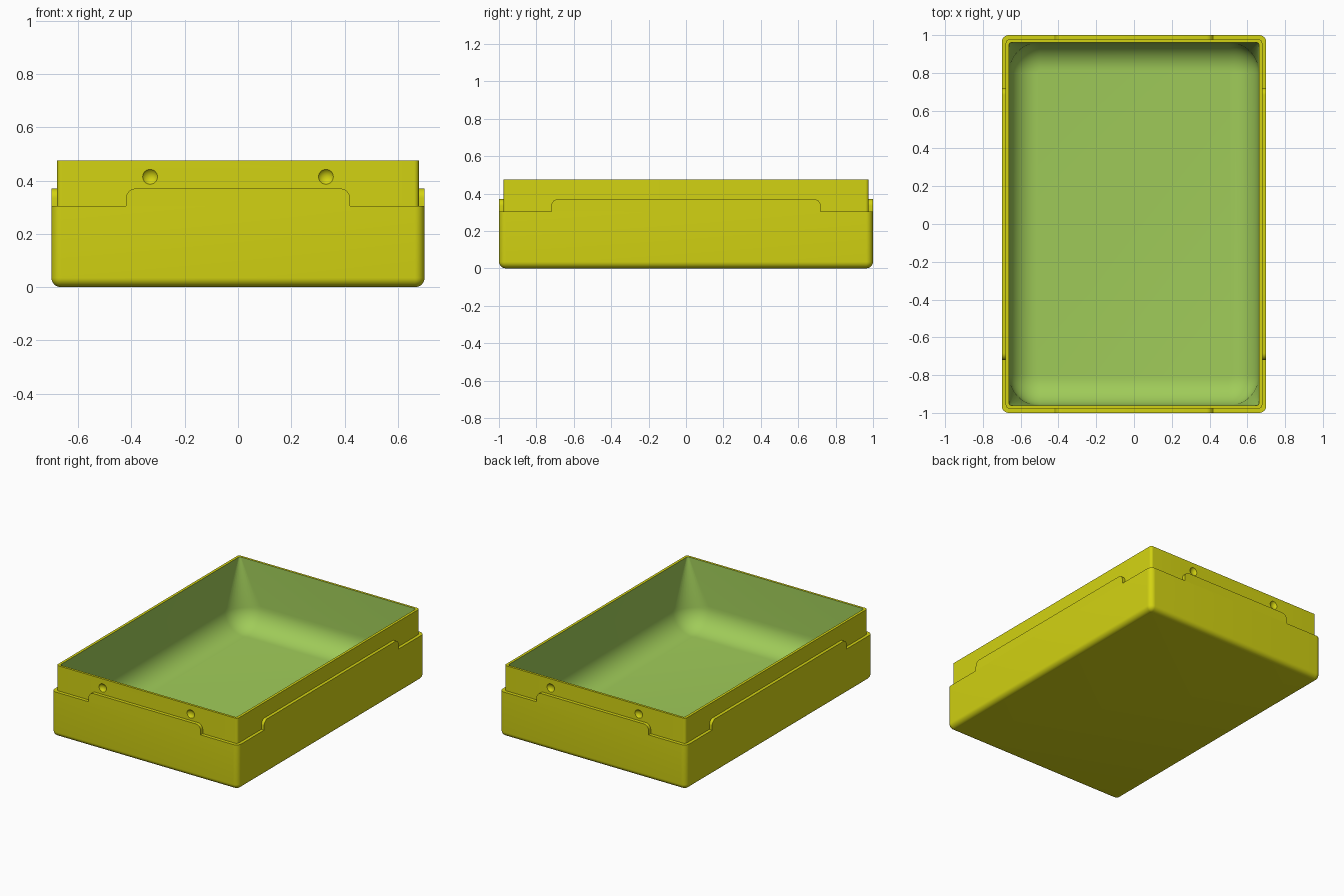
import bpy, bmesh
from math import sin, cos, pi, radians
from mathutils import Matrix

cube = bpy.data.objects.get("Cube")
if cube:
    bpy.data.objects.remove(cube, do_unlink=True)


def material(name, rgb):
    m = bpy.data.materials.new(name)
    m.use_nodes = True
    m.diffuse_color = (*rgb, 1)
    m.node_tree.nodes["Principled BSDF"].inputs["Base Color"].default_value = (*rgb, 1)
    return m


YELLOW = material("mustard yellow", (0.65, 0.65, 0.006))
GREEN = material("leaf green", (0.35, 0.6, 0.1))

HX, HY = 0.7, 1.0                   # half size of the outer shell
LEDGE, TAB_TOP, RIM = 0.305, 0.37, 0.475
FLOOR, COVE = 0.03, 0.15            # inner floor height and its fillet


def finish(bm, name, mats):
    bmesh.ops.recalc_face_normals(bm, faces=bm.faces)
    mesh = bpy.data.meshes.new(name)
    bm.to_mesh(mesh)
    bm.free()
    for m in mats:
        mesh.materials.append(m)
    obj = bpy.data.objects.new(name, mesh)
    bpy.context.collection.objects.link(obj)
    return obj


def select(obj):
    bpy.ops.object.select_all(action="DESELECT")
    obj.select_set(True)
    bpy.context.view_layer.objects.active = obj


def ring(bm, inset, r, z, segs=10):
    """Rounded rectangle, inset from the outer shell."""
    hx, hy = HX - inset, HY - inset * 1.1 if inset < 0.03 else HY - inset
    verts = []
    for q, (sx, sy) in enumerate(((1, 1), (-1, 1), (-1, -1), (1, -1))):
        for i in range(segs + 1):
            a = (q + i / segs) * pi / 2
            verts.append(bm.verts.new((sx * (hx - r) + r * cos(a),
                                       sy * (hy - r) + r * sin(a), z)))
    return verts


# Tray: outer shell, ledge, upper wall, rim and coved inside as one loft
bm = bmesh.new()
loops, steps, fillet = [], 8, 0.035
for i in range(steps + 1):
    a = i / steps * pi / 2
    d = fillet * (1 - sin(a))
    loops.append(ring(bm, d, fillet + 0.002 - d, fillet * (1 - cos(a))))
loops.append(ring(bm, 0, 0.037, LEDGE))
loops.append(ring(bm, 0.021, 0.018, LEDGE))
loops.append(ring(bm, 0.021, 0.018, RIM))
inside_start = len(loops)
loops.append(ring(bm, 0.039, 0.012, RIM))
for i in range(13):
    a = i / 12 * pi / 2
    d = COVE * (1 - cos(a))
    loops.append(ring(bm, 0.039 + d, COVE + 0.01 - d, FLOOR + COVE * (1 - sin(a))))
for k in range(len(loops) - 1):
    lo, hi = loops[k], loops[k + 1]
    for i in range(len(lo)):
        j = (i + 1) % len(lo)
        f = bm.faces.new((lo[i], lo[j], hi[j], hi[i]))
        f.material_index = int(k >= inside_start)
bm.faces.new(loops[0])
bm.faces.new(loops[-1]).material_index = 1
tray = finish(bm, "tray", [YELLOW, GREEN])

# Round dimples in the front and back walls
bm = bmesh.new()
radius, depth = 0.035, 0.014
for sx in (-1, 1):
    for sy in (-1, 1):
        bmesh.ops.create_uvsphere(
            bm, u_segments=32, v_segments=24, radius=radius,
            matrix=Matrix.Translation((sx * 0.33, sy * (0.977 - depth + radius), 0.414)))
cutter = finish(bm, "dimple_cutter", [YELLOW])
cutter.hide_render = True
mod = tray.modifiers.new("dimples", "BOOLEAN")
mod.operation, mod.solver, mod.object = "DIFFERENCE", "EXACT", cutter
select(tray)
bpy.ops.object.modifier_apply(modifier=mod.name)
bpy.data.objects.remove(cutter, do_unlink=True)


# Raised tab in the middle of each side, flush with the shell
def tab(name, half, dist, angle, r=0.036):
    bm = bmesh.new()
    right = [(half, LEDGE)]
    for i in range(9):
        a = i / 8 * pi / 2
        right.append((half - r + r * cos(a), TAB_TOP - r + r * sin(a)))
    outline = right + [(-x, z) for x, z in reversed(right)]
    face = bm.faces.new([bm.verts.new((x, -dist, z)) for x, z in outline])
    ext = bmesh.ops.extrude_face_region(bm, geom=[face])
    moved = [v for v in ext["geom"] if isinstance(v, bmesh.types.BMVert)]
    bmesh.ops.translate(bm, verts=moved, vec=(0, 0.027, 0))
    bmesh.ops.rotate(bm, verts=bm.verts, matrix=Matrix.Rotation(angle, 3, "Z"))
    return finish(bm, name, [YELLOW])


parts = [tray,
         tab("front_tab", 0.42, HY, 0),
         tab("left_tab", 0.72, HX, pi / 2),
         tab("back_tab", 0.42, HY, pi),
         tab("right_tab", 0.72, HX, -pi / 2)]

for obj in parts:
    select(obj)
    bpy.ops.object.shade_smooth_by_angle(angle=radians(35))
